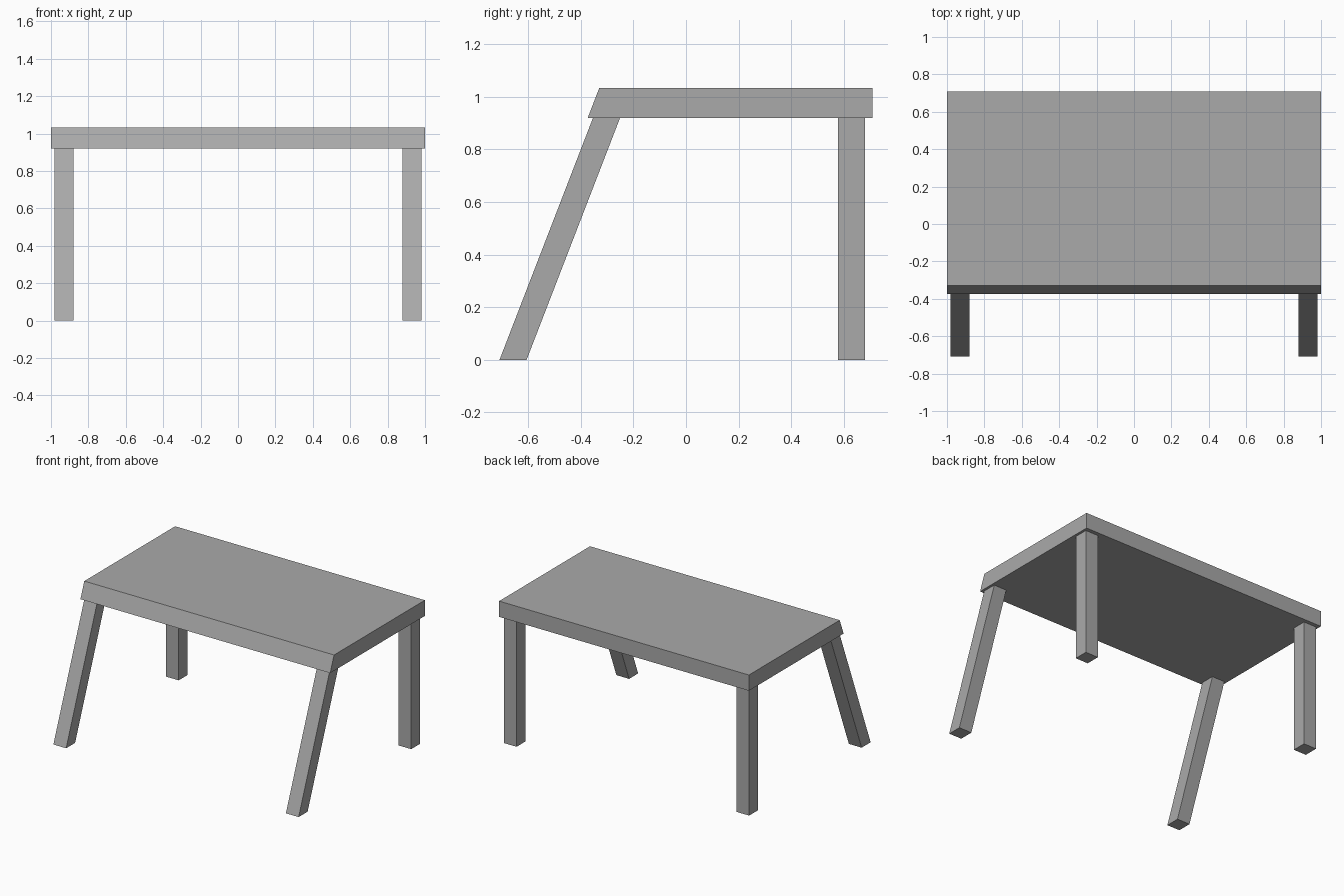
import bpy, bmesh

if "Cube" in bpy.data.objects:
    bpy.data.objects.remove(bpy.data.objects["Cube"])

TOP_Z, UNDER_Z = 1.033, 0.919     # table top upper and lower heights
LEG_X0, LEG_X1 = 0.88, 0.982      # inner and outer leg sides

# Dark grey paint
grey = bpy.data.materials.new("dark_grey")
grey.diffuse_color = (0.4, 0.4, 0.4, 1)
grey.use_nodes = True
grey.node_tree.nodes["Principled BSDF"].inputs["Base Color"].default_value = grey.diffuse_color


def side_prism(name, profile, x0, x1):
    """Extrude a (y, z) side profile from x0 to x1."""
    bm = bmesh.new()
    face = bm.faces.new([bm.verts.new((x0, y, z)) for y, z in profile])
    ext = bmesh.ops.extrude_face_region(bm, geom=[face])
    verts = [g for g in ext["geom"] if isinstance(g, bmesh.types.BMVert)]
    bmesh.ops.translate(bm, verts=verts, vec=(x1 - x0, 0, 0))
    # keep the starting cap so the prism is closed
    if not face.is_valid or len(bm.faces) < len(profile) + 2:
        bmesh.ops.holes_fill(bm, edges=bm.edges)
    bmesh.ops.recalc_face_normals(bm, faces=bm.faces)
    mesh = bpy.data.meshes.new(name)
    bm.to_mesh(mesh)
    bm.free()
    mesh.materials.append(grey)
    obj = bpy.data.objects.new(name, mesh)
    bpy.context.collection.objects.link(obj)
    return obj


# Table top with a sloping front edge
side_prism("table_top",
           [(-0.374, UNDER_Z), (0.709, UNDER_Z), (0.709, TOP_Z), (-0.33, TOP_Z)],
           -1.0, 1.0)

# Slanted front legs and upright back legs, mirrored across x
leg_profiles = {
    "front_legs": [(-0.709, 0), (-0.606, 0), (-0.251, UNDER_Z), (-0.354, UNDER_Z)],
    "back_legs": [(0.578, 0), (0.681, 0), (0.681, UNDER_Z), (0.578, UNDER_Z)],
}
for name, profile in leg_profiles.items():
    legs = side_prism(name, profile, LEG_X0, LEG_X1)
    legs.modifiers.new("Mirror", 'MIRROR')
